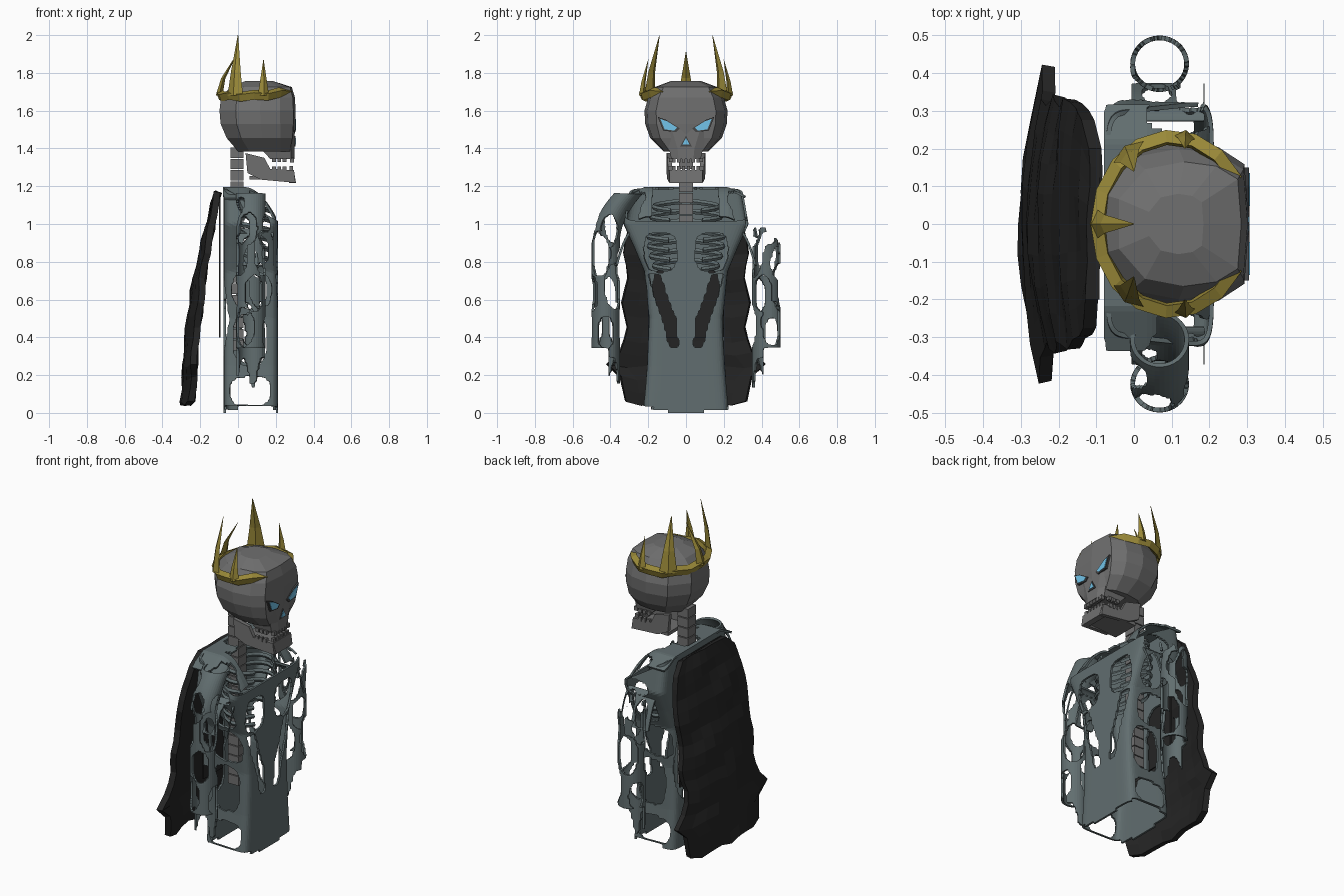
import bpy, bmesh
from math import sin, cos, pi, radians, hypot
from mathutils import Vector

if "Cube" in bpy.data.objects:
    bpy.data.objects.remove(bpy.data.objects["Cube"])


def material(name, rgb):
    m = bpy.data.materials.new(name)
    m.diffuse_color = (*rgb, 1)
    m.use_nodes = True
    m.node_tree.nodes["Principled BSDF"].inputs["Base Color"].default_value = m.diffuse_color
    return m


BONE = material("bone", (0.16, 0.16, 0.16))
DARK = material("dark_socket", (0.06, 0.06, 0.06))
ARMOUR = material("armour", (0.12, 0.155, 0.16))
CLOTH = material("cloth", (0.018, 0.018, 0.018))
GOLD = material("gold", (0.32, 0.25, 0.04))
GLOW = material("glow", (0.17, 0.55, 0.82))


def finish(bm, name, mat):
    bmesh.ops.recalc_face_normals(bm, faces=bm.faces)
    me = bpy.data.meshes.new(name)
    bm.to_mesh(me)
    bm.free()
    me.materials.append(mat)
    ob = bpy.data.objects.new(name, me)
    bpy.context.collection.objects.link(ob)
    return ob


def loft(name, rings, mat, bm=None):
    """Skin a list of closed rings and cap both ends."""
    own = bm is None
    bm = bm or bmesh.new()
    vs = [[bm.verts.new(p) for p in r] for r in rings]
    n = len(rings[0])
    for a, b in zip(vs, vs[1:]):
        for i in range(n):
            bm.faces.new((a[i], a[(i + 1) % n], b[(i + 1) % n], b[i]))
    bm.faces.new(vs[0])
    bm.faces.new(vs[-1])
    return finish(bm, name, mat) if own else None


def boxes(name, items, mat):
    """Boxes given as (x0, x1, y0, y1, z0, z1), in one object."""
    bm = bmesh.new()
    for x0, x1, y0, y1, z0, z1 in items:
        loft("", [[(x0, y0, z), (x1, y0, z), (x1, y1, z), (x0, y1, z)] for z in (z0, z1)], mat, bm)
    return finish(bm, name, mat)


def shell(name, f, nu, nv, mat, keep=None, wrap=False, thick=0.012):
    """Grid sheet with torn holes, then given thickness."""
    bm = bmesh.new()
    cols = nu if wrap else nu + 1
    g = [[bm.verts.new(f(i / nu, j / nv)) for i in range(cols)] for j in range(nv + 1)]
    for j in range(nv):
        for i in range(nu):
            k = (i + 1) % cols
            bm.faces.new((g[j][i], g[j][k], g[j + 1][k], g[j + 1][i]))
    if keep:
        bad = [fc for fc in bm.faces if not keep(fc.calc_center_median())]
        bmesh.ops.delete(bm, geom=bad, context='FACES')
        for _ in range(4):
            rim = [v for v in bm.verts if v.is_boundary and 0.02 < v.co.z < 1.15]
            bmesh.ops.smooth_vert(bm, verts=rim, factor=0.35, use_axis_x=True, use_axis_y=True, use_axis_z=True)
    ob = finish(bm, name, mat)
    mod = ob.modifiers.new("thickness", 'SOLIDIFY')
    mod.thickness, mod.offset = thick, 0
    return ob


def lerp(table, t):
    for (a, p), (b, q) in zip(table, table[1:]):
        if t <= b:
            return p + (q - p) * max(0, (t - a) / (b - a))
    return table[-1][1]


def inside(a, b, ca, cb, ra, rb, e=3):
    return abs((a - ca) / ra) ** e + abs((b - cb) / rb) ** e < 1


# Skull: faceted cranium with a flat face
half = [(0, 0.4), (0.22, 0.88), (0.55, 1), (0.82, 0.93), (1, 0.72)]
outline = half + [(1.03, 0)] + [(u, -v) for u, v in reversed(half)]
levels = [(1.385, 0.0, 0.275, 0.12), (1.455, -0.06, 0.288, 0.19), (1.53, -0.092, 0.293, 0.216), (1.6, -0.098, 0.293, 0.22),
          (1.67, -0.09, 0.29, 0.2), (1.725, -0.04, 0.275, 0.165), (1.757, 0.04, 0.18, 0.08)]
loft("cranium", [[(b + (f - b) * u, w * v, z) for u, v in outline] for z, b, f, w in levels], BONE)
loft("upper_jaw", [[(x0, -w, z), (0.28, -w, z), (0.3, -w * .5, z), (0.3, w * .5, z), (0.28, w, z), (x0, w, z)]
                   for z, w, x0 in ((1.345, 0.078, 0.17), (1.4, 0.09, 0.12), (1.5, 0.15, 0.1))], BONE)

# Lower jaw: two side plates, floor and chin
side = [(0.04, 1.375), (0.05, 1.27), (0.12, 1.235), (0.305, 1.218), (0.295, 1.285), (0.17, 1.292), (0.14, 1.35)]
for s, label in ((1, "left"), (-1, "right")):
    loft("jaw_side_" + label, [[(x, s * (y - 0.06 * max(0, x - 0.05)), z) for x, z in side] for y in (0.08, 0.103)], BONE)
loft("jaw_floor", [[(0.06, -.085, z), (0.3, -.08, z), (0.3, .08, z), (0.06, .085, z)] for z in (1.235, 1.255)], BONE)
loft("chin", [[(0.27, -w, z), (x, -w, z), (x, w, z), (0.27, w, z)]
              for z, w, x in ((1.218, 0.068, 0.307), (1.285, 0.085, 0.296))], BONE)
teeth = []
for i in range(6):
    y = -0.065 + i * 0.026
    teeth += [(0.275, 0.297, y - 0.009, y + 0.009, 1.325, 1.35), (0.272, 0.292, y - 0.009, y + 0.009, 1.28, 1.306)]
for s in (-1, 1):
    for x in (0.19, 0.218, 0.246):
        teeth += [(x - 0.01, x + 0.01, s * 0.08 - 0.01, s * 0.08 + 0.01, 1.328, 1.35),
                  (x - 0.01, x + 0.01, s * 0.085 - 0.01, s * 0.085 + 0.01, 1.28, 1.305)]
boxes("teeth", teeth, BONE)

# Eyes and nose: slanted plates on dark sockets
eye = [(0.045, 1.51), (0.06, 1.493), (0.115, 1.5), (0.138, 1.558), (0.1, 1.545)]
c = Vector((0.092, 1.522))
for s, label in ((1, "left"), (-1, "right")):
    for name, k, x, m in (("socket_", 1.25, 0.305, DARK), ("eye_", 0.95, 0.308, GLOW)):
        loft(name + label, [[(q, s * (c.x + (y - c.x) * k), c.y + (z - c.y) * k) for y, z in eye] for q in (0.285, x)], m)
for name, k, x, m in (("nose_socket", 1.4, 0.304, DARK), ("nose_glow", 0.9, 0.307, GLOW)):
    loft(name, [[(q, -.022 * k, 1.435 - .017 * k), (q, .022 * k, 1.435 - .017 * k), (q, 0, 1.435 + .023 * k)] for q in (0.28, x)], m)


# Crown: open band and five spikes
def ring_pt(a, k=0.0):
    return Vector((0.1 + (0.2 + k) * cos(a), (0.235 + k) * sin(a), 0))


band = []
for i in range(15):
    a = radians(30 + i * 300 / 14)
    lift = 0.02 * max(0, cos(a)) + (0.01 if i % 2 else 0)
    band.append([ring_pt(a, k) + Vector((0, 0, z + lift)) for k, z in ((-.025, 1.668), (0, 1.648), (.015, 1.685), (-.018, 1.7))])
loft("crown_band", band, GOLD)
for i, (a, tip, w) in enumerate([(180, (0.0, 0, 1.91), .04), (125, (0, .14, 2), .05), (235, (0, -.14, 2), .05),
                                 (80, (.135, .2, 1.87), .03), (280, (.135, -.2, 1.87), .03)]):
    a, rings = radians(a), []
    t = Vector((-sin(a), cos(a), 0))
    r = Vector((cos(a), sin(a), 0))
    for h, lean, k in ((0, 0, 1), (0.4, 0.22, 0.62), (1, 1, 0.03)):
        p = (ring_pt(a) + Vector((0, 0, 1.68))).lerp(Vector(tip), lean)
        p.z = 1.68 + (tip[2] - 1.68) * h
        rings.append([p + t * w * k, p + r * .018 * k, p - t * w * k, p - r * .018 * k])
    loft(f"crown_spike_{i + 1}", rings, GOLD)

# Spine and ribs
boxes("spine", [(-0.04, 0.03, -0.038, 0.038, 0.33 + i * .06, 0.385 + i * .06) for i in range(18)], BONE)
for i in range(7):
    z, w = 1.12 - i * 0.052, 0.13 + 0.05 * sin(pi * (i + 1) / 8)
    for s, label in ((1, "left"), (-1, "right")):
        rings = []
        for j in range(11):
            a = pi * (1 - j / 10 * 0.88)
            p = Vector((0.075 + 0.1 * cos(a), s * (0.025 + w * sin(a)), z - 0.05 * j / 10))
            r = Vector((cos(a), s * sin(a), 0))
            rings.append([p + r * .008, p + Vector((0, 0, .014)), p - r * .008, p - Vector((0, 0, .014))])
        loft(f"rib_{label}_{i + 1}", rings, ARMOUR)


# Torso armour: rounded box shell, torn open at the sides
widths = [(0, .222), (.25, .2), (.5, .19), (.75, .215), (.88, .27), (1, .325), (1.2, .29)]


def torso(u, v):
    k = (u * 4) % 4
    i, t = int(k), 2 * (k % 1) - 1
    sx, sy = [(1, t), (-t, 1), (-1, -t), (t, -1)][i]
    n = (abs(sx) ** 9 + abs(sy) ** 9) ** (-1 / 9)
    sx, sy = sx * n, sy * n
    z = v * (1.105 - 0.085 * sx)
    return (0.068 + 0.138 * sx, lerp(widths, z) * sy, z)


def torso_keep(p):
    y = abs(p.y)
    if p.z < 0.022 + 0.012 * sin(p.y * 25 + 1) and y > .1:
        return False
    if p.x > 0.18:
        slit = abs(y - lerp([(.36, .065), (.5, .09), (.6, .13), (.72, .165)], p.z)) < lerp([(.36, .02), (.5, .03), (.72, .028)], p.z)
        return not (inside(y, p.z, .135, .85, .08, .1) or (slit and .35 < p.z < .73))
    if p.x < -0.05:
        return not inside(y, p.z, .11, .53, .075, .22)
    q = 0.012 if p.y > 0 else -0.012
    holes = [(.065, .115, .105, .07), (.075 + q, .39, .085, .13), (.06 - q, .65, .1, .09), (.08, .86, .075, .08),
             (.1 + q, 1.0, .08, .04)]
    return not any(inside(p.x, p.z, *h) for h in holes)


shell("torso_armour", torso, 112, 70, ARMOUR, torso_keep, wrap=True)


# Shoulder yoke with front straps
def yoke(u, v):
    x, y = -0.08 + 0.28 * u, -0.34 + 0.66 * v
    return (x, y, 1.19 - 0.5 * max(0, abs(y) - .22) - 5.6 * max(0, x - 0.03) ** 2)


shell("shoulder_yoke", yoke, 22, 48, ARMOUR, lambda p: not inside(p.x, p.y, 0, 0, .06, .075)
      and (p.x < 0.045 + .015 * sin(p.y * 40) or .17 < abs(p.y) < .24 + .02 * sin(p.x * 40)))


# Tattered sleeves, each with a torn strip joining it to the torso
def sleeve(s, bottom, top):
    label = "left" if s > 0 else "right"

    def f(u, v):
        a, z = 2 * pi * u, bottom + (top - bottom) * v
        cy = 0.425 - 0.11 * max(0, (z - .9) / .25) ** 2
        return (0.068 + 0.072 * cos(a), s * (cy + 0.069 * sin(a)), z)

    def keep(p):
        ax, ay = (p.x - .068) / .072, (abs(p.y) - .425) / .069
        if p.z < 0.34 and (ay > -.1 or p.z < 0.2 + .09 * sin(p.x * 60)):
            return False
        if s > 0 and p.z > top - 0.1 + 0.07 * sin(ax * 5 + ay * 3 + 1):
            return False
        for i, zc in enumerate((.45, .64, .82, .99)):
            for k in range(3):
                b = 2 * pi * k / 3 + i * 1.3 + (0.5 if s > 0 else 0)
                wob = sin(i * 7 + k * 4 + s)
                if ((hypot(ax - cos(b), ay - sin(b)) / (.68 + .1 * wob)) ** 2 + ((p.z - zc - .03 * wob) / (.1 + .02 * wob)) ** 2) < 1:
                    return False
        return True
    shell("sleeve_" + label, f, 36, 80, ARMOUR, keep, wrap=True)
    shell("underarm_" + label, lambda u, v: (0.2 * u - .01, s * (.27 + .1 * v), .97 - .2 * v * v), 24, 16, ARMOUR,
          lambda p: not inside(p.x, abs(p.y), .06, .34, .035, .025, 2) and not inside(p.x, abs(p.y), .15, .35, .035, .06, 2))


sleeve(1, 0.13, 1.02)
sleeve(-1, 0.15, 1.16)

# Cape: low-poly rippled cloth, with an inner back drape
cape_w = [(0, .32), (.13, .35), (.18, .425), (.24, .345), (.35, .31), (.47, .34), (.6, .305), (.72, .335), (.84, .3), (.93, .29), (1, .2)]
cape_x = [(0, -.245), (.3, -.222), (.6, -.183), (.85, -.14), (1, -.105)]


def cape(u, v):
    t = 2 * u - 1
    ripple = 0.005 * sin(v * 31 + t * 1.5) + 0.003 * sin(v * 17 + t * 6)
    return (lerp(cape_x, v) - 0.045 * (1 - t * t) * min(1, 2 - 2 * v) + ripple, lerp(cape_w, v) * t,
            0.05 + 1.12 * v - 0.012 * cos(t * 9) * (1 - v))


shell("cape", cape, 8, 17, CLOTH, thick=0.035)
shell("back_drape", lambda u, v: (-0.096, (u - .5) * .4, .4 + .77 * v), 6, 8, CLOTH, thick=0.008)
